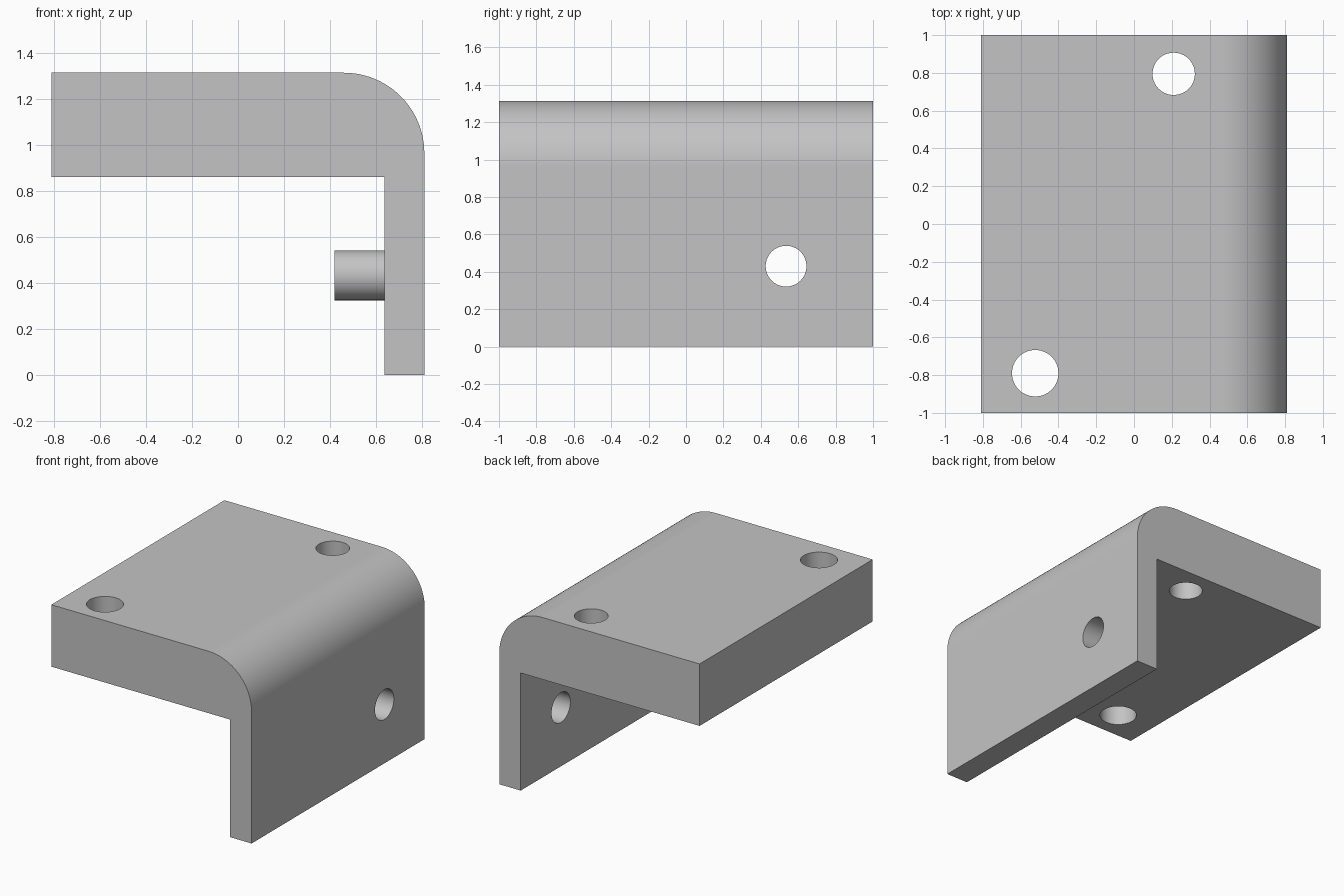
import bpy
import bmesh
import math
from mathutils import Matrix, Vector

cube = bpy.data.objects.get("Cube")
if cube:
    bpy.data.objects.remove(cube, do_unlink=True)

HALF_X, HALF_Y, HEIGHT = 0.81, 1.0, 1.313
INNER_X, INNER_Z = 0.637, 0.86
BEND = 0.35

grey = bpy.data.materials.new("plain grey")
grey.use_nodes = True
colour = (0.55, 0.55, 0.55, 1)
grey.diffuse_color = colour
grey.node_tree.nodes["Principled BSDF"].inputs["Base Color"].default_value = colour


def add_object(name, bm):
    bmesh.ops.recalc_face_normals(bm, faces=bm.faces)
    mesh = bpy.data.meshes.new(name)
    bm.to_mesh(mesh)
    bm.free()
    mesh.materials.append(grey)
    obj = bpy.data.objects.new(name, mesh)
    bpy.context.collection.objects.link(obj)
    return obj


def cylinder(name, centre, radius, length, axis):
    bm = bmesh.new()
    turn = Matrix.Rotation(math.pi / 2, 4, "Y") if axis == "X" else Matrix()
    bmesh.ops.create_cone(bm, cap_ends=True, segments=64, radius1=radius,
                          radius2=radius, depth=length,
                          matrix=Matrix.Translation(centre) @ turn)
    return add_object(name, bm)


def select_only(obj):
    bpy.ops.object.select_all(action="DESELECT")
    obj.select_set(True)
    bpy.context.view_layer.objects.active = obj


def smooth(obj):
    select_only(obj)
    bpy.ops.object.shade_smooth_by_angle(angle=math.radians(30))
    obj.modifiers.new("clean shading", "WEIGHTED_NORMAL").keep_sharp = True


# Bracket: L-shaped profile with a rounded outer corner, extruded along y
profile = [(-HALF_X, HEIGHT), (-HALF_X, INNER_Z), (INNER_X, INNER_Z),
           (INNER_X, 0), (HALF_X, 0)]
STEPS = 24
for i in range(STEPS + 1):
    a = math.pi / 2 * i / STEPS
    profile.append((HALF_X - BEND + BEND * math.cos(a),
                    HEIGHT - BEND + BEND * math.sin(a)))
bm = bmesh.new()
face = bm.faces.new([bm.verts.new((x, -HALF_Y, z)) for x, z in profile])
extruded = bmesh.ops.extrude_face_region(bm, geom=[face])["geom"]
bmesh.ops.translate(bm, vec=Vector((0, 2 * HALF_Y, 0)),
                    verts=[v for v in extruded if isinstance(v, bmesh.types.BMVert)])
bracket = add_object("bracket", bm)

# Bolt holes: two through the top plate, one through the side plate
holes = [((0.21, 0.795, 1.09), 0.112, "Z"),
         ((-0.523, -0.79, 1.09), 0.123, "Z"),
         ((0.72, 0.535, 0.43), 0.109, "X")]
for centre, radius, axis in holes:
    cutter = cylinder("hole_cutter", centre, radius, 0.7, axis)
    cutter.hide_render = True
    cut = bracket.modifiers.new("hole", "BOOLEAN")
    cut.object = cutter
    cut.operation = "DIFFERENCE"
    cut.solver = "EXACT"
    select_only(bracket)
    bpy.ops.object.modifier_apply(modifier=cut.name)
    bpy.data.objects.remove(cutter, do_unlink=True)
smooth(bracket)

# Locating pin on the inner face of the side plate
pin = cylinder("locating_pin", (0.53, -0.535, 0.432), 0.108, 0.22, "X")
smooth(pin)
